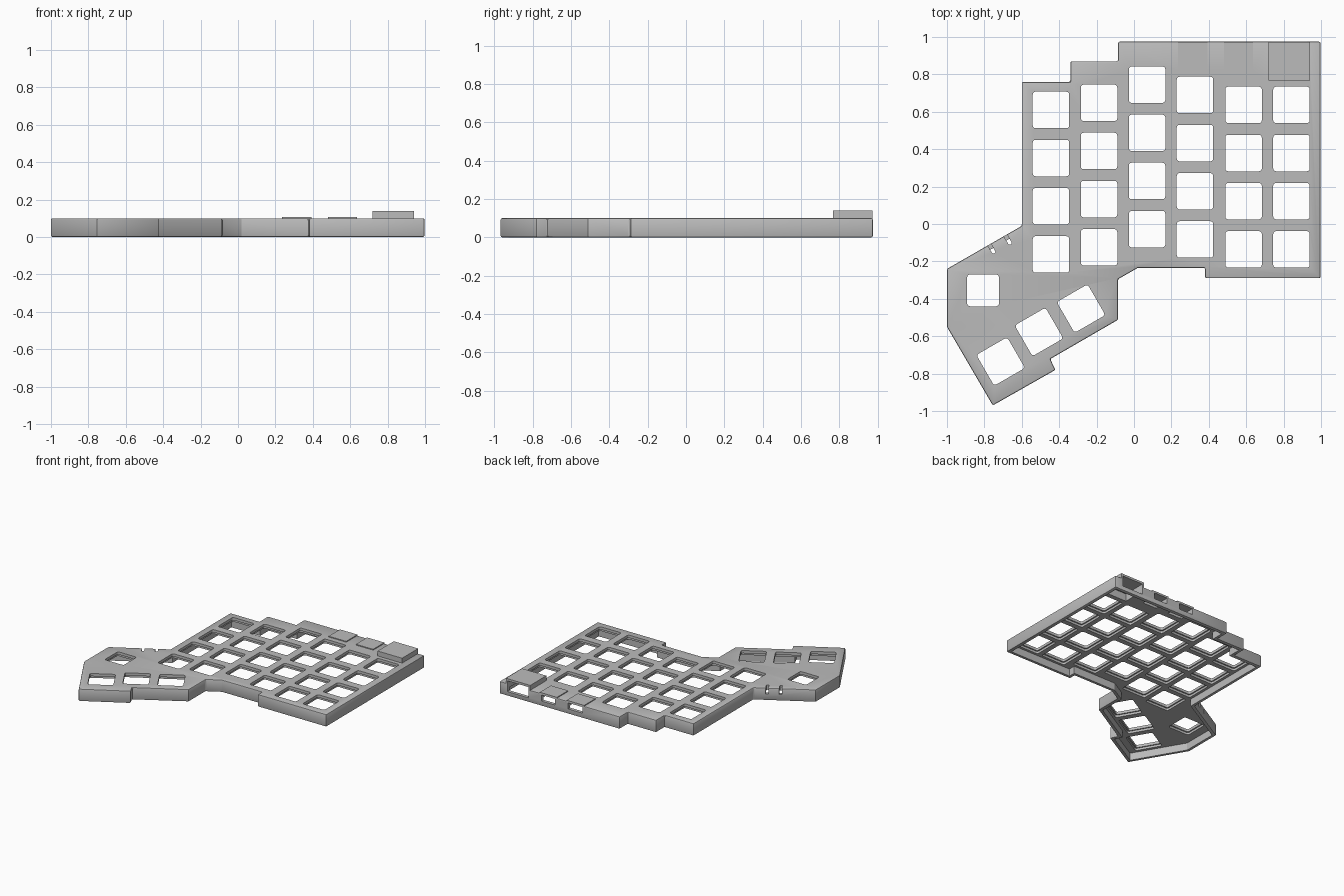
import bpy, bmesh, math
from mathutils import Vector

if "Cube" in bpy.data.objects:
    bpy.data.objects.remove(bpy.data.objects["Cube"], do_unlink=True)

TOP, UNDER, WALL = 0.10, 0.06, 0.027
KEY, PITCH, TILT = 0.195, 0.2575, math.radians(30)

grey = bpy.data.materials.new("case grey")
grey.use_nodes = True
colour = (0.5, 0.5, 0.5, 1)
grey.diffuse_color = colour
grey.node_tree.nodes["Principled BSDF"].inputs["Base Color"].default_value = colour


def prisms(name, polygons, low, high):
    """One object made of upright prisms, one for each flat polygon."""
    bm = bmesh.new()
    for poly in polygons:
        face = bm.faces.new([bm.verts.new((p[0], p[1], low)) for p in poly])
        moved = bmesh.ops.extrude_face_region(bm, geom=[face])["geom"]
        for v in moved:
            if isinstance(v, bmesh.types.BMVert):
                v.co.z = high
    bmesh.ops.recalc_face_normals(bm, faces=bm.faces)
    mesh = bpy.data.meshes.new(name)
    bm.to_mesh(mesh)
    bm.free()
    obj = bpy.data.objects.new(name, mesh)
    bpy.context.collection.objects.link(obj)
    return obj


def rounded(cx, cy, w, h, angle=0.0, r=0.015):
    """Rounded rectangle as a list of points."""
    pts = []
    for k, (sx, sy) in enumerate([(1, 1), (-1, 1), (-1, -1), (1, -1)]):
        for step in range(4):
            a = math.pi / 2 * (k + step / 3)
            x = sx * (w / 2 - r) + r * math.cos(a)
            y = sy * (h / 2 - r) + r * math.sin(a)
            pts.append((cx + x * math.cos(angle) - y * math.sin(angle),
                        cy + x * math.sin(angle) + y * math.cos(angle)))
    return pts


def rect(x0, x1, y0, y1):
    return [(x0, y0), (x1, y0), (x1, y1), (x0, y1)]


def inset(points, d):
    """Move every side of a clockwise outline inward by d."""
    out, n = [], len(points)
    for i in range(n):
        a, b, c = (Vector(points[(i + k) % n]) for k in (-1, 0, 1))
        e, f = (b - a).normalized(), (c - b).normalized()
        n1, n2 = Vector((e.y, -e.x)), Vector((f.y, -f.x))
        out.append(b + (n1 + n2) * d / (1 + n1.dot(n2)))
    return out


def activate(obj):
    bpy.ops.object.select_all(action="DESELECT")
    obj.select_set(True)
    bpy.context.view_layer.objects.active = obj


def combine(target, tool, operation):
    mod = target.modifiers.new("combine", "BOOLEAN")
    mod.operation, mod.solver, mod.object = operation, "EXACT", tool
    activate(target)
    bpy.ops.object.modifier_apply(modifier=mod.name)
    bpy.data.objects.remove(tool, do_unlink=True)


def soften(obj, width):
    mod = obj.modifiers.new("soft edges", "BEVEL")
    mod.width, mod.segments, mod.limit_method = width, 2, "ANGLE"
    activate(obj)
    bpy.ops.object.modifier_apply(modifier=mod.name)


# Stepped outline with the slanted thumb section
outline = [(-0.6, 0.76), (-0.34, 0.76), (-0.34, 0.87), (-0.085, 0.87),
           (-0.085, 0.975), (0.997, 0.975), (0.997, -0.29), (0.38, -0.29),
           (0.38, -0.235), (0.02, -0.235), (-0.085, -0.295), (-0.085, -0.512),
           (-0.448, -0.722), (-0.42, -0.78), (-0.755, -0.97), (-1, -0.55),
           (-1, -0.24), (-0.6, -0.01)]
case = prisms("keyboard_case", [outline], 0, TOP)
soften(case, 0.008)

# Hollow underside
combine(case, prisms("cavity", [inset(outline, WALL)], -0.05, UNDER), "DIFFERENCE")

# Raised connector housings on the back edge: x range, front y, top, opening
housings = [(0.235, 0.393, 0.83, 0.107, 0.04, 0.09),
            (0.48, 0.635, 0.83, 0.107, 0.04, 0.09),
            (0.72, 0.94, 0.767, 0.14, 0.035, 0.122)]
for x0, x1, y0, top, low, high in housings:
    box = prisms("housing", [rect(x0, x1, y0, 0.974)], UNDER + 0.005, top)
    combine(case, box, "UNION")
    space = rect(x0 + 0.015, x1 - 0.015, y0 + 0.015, 1.05)
    combine(case, prisms("opening", [space], low, high), "DIFFERENCE")

# Key openings: staggered columns, one small control and three tilted thumb keys
columns = [(-0.444, 0.61), (-0.187, 0.648), (0.07, 0.745),
           (0.326, 0.69), (0.586, 0.637), (0.842, 0.637)]
keys = [(x, y - PITCH * row, KEY, 0) for x, y in columns for row in range(4)]
keys += [(-0.807, -0.355, 0.17, 0)]
keys += [(x, y, 0.19, TILT) for x, y in
         [(-0.713, -0.735), (-0.508, -0.577), (-0.283, -0.452)]]

# Wider pockets below, exact openings through the plate
for name, extra, high in [("pockets", 0.02, 0.078), ("key_holes", 0, 0.2)]:
    polys = [rounded(x, y, s + extra, s + extra, a) for x, y, s, a in keys]
    combine(case, prisms(name, polys, -0.05, high), "DIFFERENCE")

# Two narrow slots across the slanted back edge
slots = [rounded(x, y, 0.02, 0.09, TILT, 0.009)
         for x, y in [(-0.769, -0.118), (-0.682, -0.07)]]
combine(case, prisms("slots", slots, 0.05, 0.2), "DIFFERENCE")

# Finish
case.data.materials.clear()
case.data.materials.append(grey)
for face in case.data.polygons:
    face.material_index = 0
activate(case)
bpy.ops.object.shade_smooth_by_angle(angle=math.radians(25))
